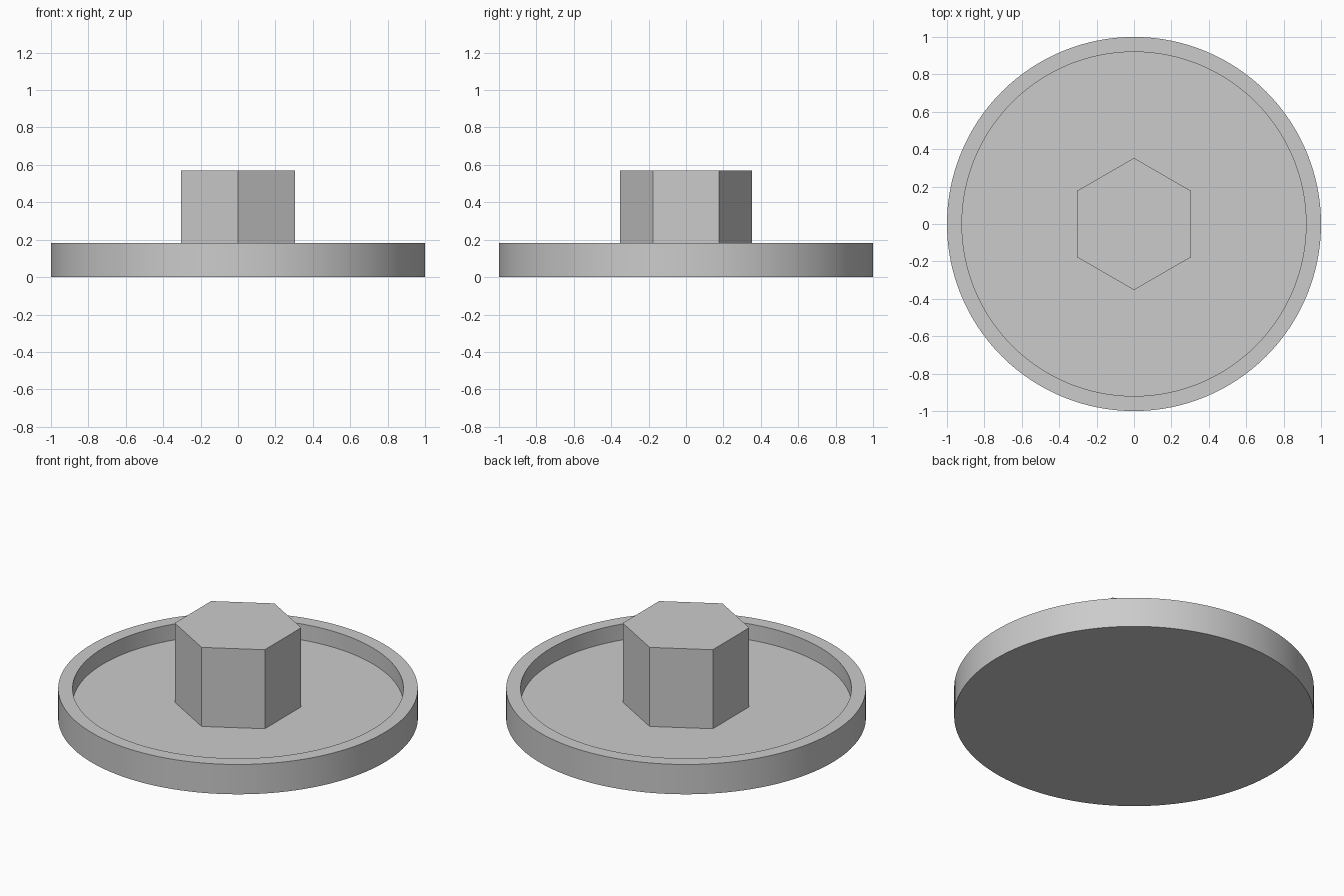
import bpy
import bmesh
import math

if "Cube" in bpy.data.objects:
    bpy.data.objects.remove(bpy.data.objects["Cube"])

grey = bpy.data.materials.new("light grey")
grey.diffuse_color = (0.6, 0.6, 0.6, 1)
grey.use_nodes = True
grey.node_tree.nodes["Principled BSDF"].inputs["Base Color"].default_value = grey.diffuse_color


def lathe(name, profile, sides, start=0.0):
    """Spin an (r, z) profile around z; r = 0 ends become n-gon caps."""
    bm = bmesh.new()
    rings = []
    for r, z in profile:
        rings.append([bm.verts.new((r * math.cos(start + math.tau * i / sides),
                                    r * math.sin(start + math.tau * i / sides), z))
                      for i in range(sides)])
    for a, b in zip(rings, rings[1:]):
        for i in range(sides):
            j = (i + 1) % sides
            bm.faces.new((a[i], a[j], b[j], b[i]))
    bm.faces.new(rings[0][::-1])
    bm.faces.new(rings[-1])
    mesh = bpy.data.meshes.new(name)
    bm.to_mesh(mesh)
    bm.free()
    mesh.materials.append(grey)
    obj = bpy.data.objects.new(name, mesh)
    bpy.context.collection.objects.link(obj)
    return obj


FLOOR, RIM, TOP = 0.085, 0.183, 0.57

# Shallow round dish with a raised rim
dish = lathe("dish", [(1, 0), (1, RIM), (0.92, RIM), (0.92, FLOOR)], 128)
bpy.context.view_layer.objects.active = dish
dish.select_set(True)
bpy.ops.object.shade_smooth_by_angle(angle=math.radians(30))

# Hexagonal post, corners toward front and back
lathe("hex_post", [(0.353, FLOOR), (0.353, TOP)], 6, math.pi / 2)
